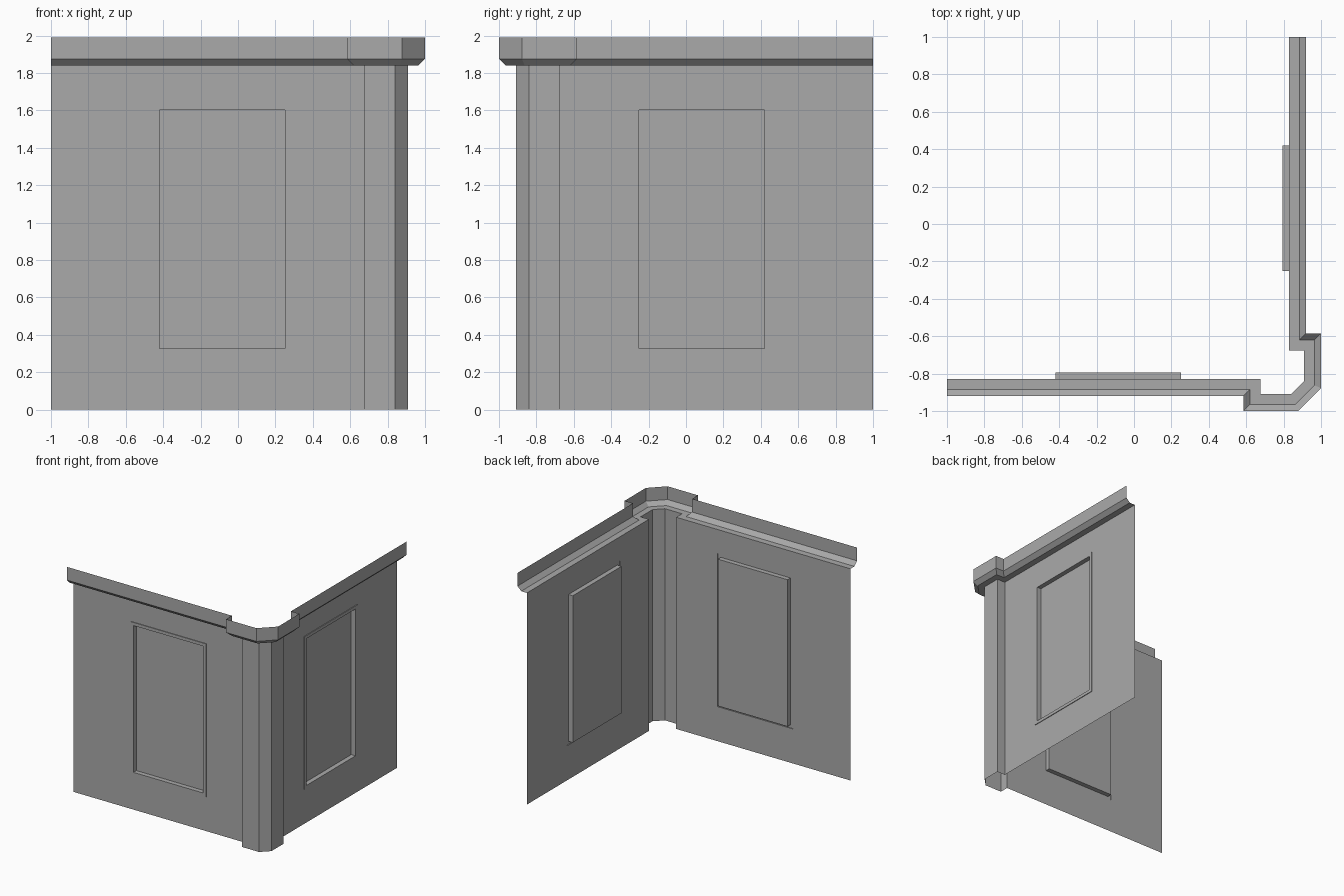
import bpy
import bmesh
from mathutils import Vector

cube = bpy.data.objects.get("Cube")
if cube:
    bpy.data.objects.remove(cube, do_unlink=True)

WALL = 0.83        # distance of the wall planes from the centre
SOFFIT = 1.84      # height where the cornice starts
TOP = 1.99

grey = bpy.data.materials.new("plain grey")
grey.use_nodes = True
colour = (0.4, 0.4, 0.4, 1)
grey.diffuse_color = colour
grey.node_tree.nodes["Principled BSDF"].inputs["Base Color"].default_value = colour


def mirror(p):
    """Reflect a point or path across the corner diagonal."""
    return (-p[1], -p[0], *p[2:])


def add_object(name, bm):
    bmesh.ops.remove_doubles(bm, verts=bm.verts, dist=0.0001)
    mesh = bpy.data.meshes.new(name)
    bm.to_mesh(mesh)
    bm.free()
    mesh.materials.append(grey)
    obj = bpy.data.objects.new(name, mesh)
    bpy.context.collection.objects.link(obj)


def offset_path(path, d):
    """Shift an open path outwards (to its right) with mitred corners."""
    pts = [Vector(p) for p in path]
    normals = []
    for a, b in zip(pts, pts[1:]):
        t = (b - a).normalized()
        normals.append(Vector((t.y, -t.x)))
    result = []
    for i, p in enumerate(pts):
        n0 = normals[max(i - 1, 0)]
        n1 = normals[min(i, len(normals) - 1)]
        result.append(p + (n0 + n1) * d / (1 + n0.dot(n1)))
    return result


def sweep(name, path, profile):
    """Sweep an (offset, height) profile along the path as an open sheet."""
    bm = bmesh.new()
    rows = [[bm.verts.new((p.x, p.y, z)) for p in offset_path(path, d)]
            for d, z in profile]
    for low, high in zip(rows, rows[1:]):
        for i in range(len(path) - 1):
            bm.faces.new((low[i], low[i + 1], high[i + 1], high[i]))
    add_object(name, bm)


def panelled_wall(name, mirrored):
    """Flat wall with a slim raised frame around a recessed panel."""
    # each loop: left, right, bottom, top, y
    loops = [
        (-1, 0.675, 0, SOFFIT, -WALL),
        (-0.45, 0.28, 0.30, 1.63, -WALL),
        (-0.45, 0.28, 0.30, 1.63, -WALL - 0.006),
        (-0.42, 0.25, 0.327, 1.603, -WALL - 0.006),
        (-0.42, 0.25, 0.327, 1.603, -WALL + 0.035),
    ]
    bm = bmesh.new()
    rings = []
    for x0, x1, z0, z1, y in loops:
        corners = [(x0, y, z0), (x1, y, z0), (x1, y, z1), (x0, y, z1)]
        rings.append([bm.verts.new(mirror(c) if mirrored else c) for c in corners])
    for outer, inner in zip(rings, rings[1:]):
        for i in range(4):
            j = (i + 1) % 4
            bm.faces.new((outer[i], outer[j], inner[j], inner[i]))
    bm.faces.new(rings[-1])
    if mirrored:
        bmesh.ops.reverse_faces(bm, faces=bm.faces)
    add_object(name, bm)


# Two walls meeting at the corner
panelled_wall("front_wall", False)
panelled_wall("left_wall", True)

# Chamfered corner pillar, half of it mirrored across the diagonal
half = [(0.675, -WALL), (0.675, -0.91), (0.84, -0.91)]
corner = half + [mirror(p) for p in reversed(half)]
sweep("corner_pillar", corner, [(0, 0), (0, SOFFIT)])

# Cornice running along both walls and around the pillar
cornice_path = [(-1, -WALL)] + corner + [(WALL, 1)]
sweep("cornice", cornice_path,
      [(0, SOFFIT), (0.055, SOFFIT), (0.09, 1.875), (0.09, TOP)])
